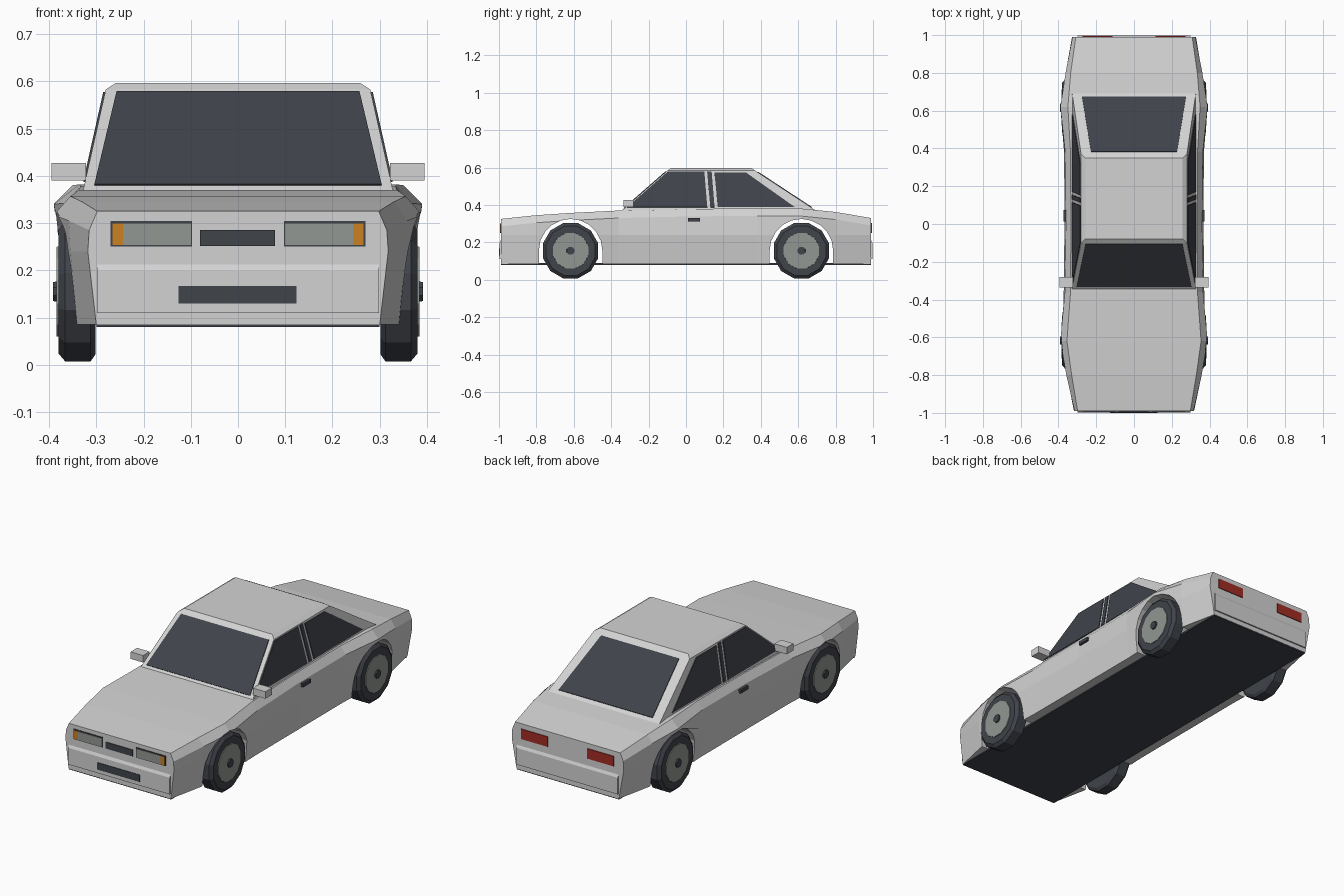
import bpy, bmesh, math
from mathutils import Vector

if "Cube" in bpy.data.objects:
    bpy.data.objects.remove(bpy.data.objects["Cube"])


def material(name, rgb):
    m = bpy.data.materials.new(name)
    m.use_nodes = True
    m.diffuse_color = (*rgb, 1)
    m.node_tree.nodes["Principled BSDF"].inputs["Base Color"].default_value = (*rgb, 1)
    return m


PAINT = material("light grey paint", (0.65, 0.65, 0.65))
DARK = material("dark trim", (0.05, 0.056, 0.068))
GREY = material("mid grey", (0.29, 0.31, 0.29))
ORANGE = material("orange lens", (0.6, 0.22, 0.015))
RED = material("red lens", (0.36, 0.025, 0.018))


def finish(name, bm, mat):
    bmesh.ops.recalc_face_normals(bm, faces=bm.faces)
    mesh = bpy.data.meshes.new(name)
    bm.to_mesh(mesh)
    bm.free()
    mesh.materials.append(mat)
    obj = bpy.data.objects.new(name, mesh)
    bpy.context.collection.objects.link(obj)
    return obj


def loft(name, rings, mat):
    """Skin a row of equal closed rings and cap both ends."""
    bm = bmesh.new()
    rows = [[bm.verts.new(p) for p in ring] for ring in rings]
    n = len(rows[0])
    for a, b in zip(rows, rows[1:]):
        for i in range(n):
            j = (i + 1) % n
            bm.faces.new((a[i], a[j], b[j], b[i]))
    bm.faces.new(rows[0])
    bm.faces.new(rows[-1])
    return finish(name, bm, mat)


def prism(name, profile, x0, x1, mat):
    """Extrude a (y, z) profile along x."""
    return loft(name, [[(x, y, z) for y, z in profile] for x in (x0, x1)], mat)


def box(name, xs, ys, zs, mat):
    profile = [(ys[0], zs[0]), (ys[1], zs[0]), (ys[1], zs[1]), (ys[0], zs[1])]
    return prism(name, profile, *xs, mat)


def plate(name, points, mat, half=0.004):
    """Thin panel centred on a flat outline."""
    pts = [Vector(p) for p in points]
    n = (pts[1] - pts[0]).cross(pts[2] - pts[0]).normalized() * half
    return loft(name, [[p - n for p in pts], [p + n for p in pts]], mat)


def turned(name, rings, y, z, side, mat, sides=12):
    """Stack of (x, radius) rings about an axle."""
    angles = [math.tau * (i + 0.5) / sides for i in range(sides)]
    return loft(name, [[(side * x, y + r * math.cos(a), z + r * math.sin(a))
                        for a in angles] for x, r in rings], mat)


# Body shell: y, floor half width, widest, shoulder, top half width, top height
sections = [
    (-0.99, 0.30, 0.318, 0.315, 0.298, 0.325),
    (-0.80, 0.34, 0.355, 0.358, 0.33, 0.345),
    (-0.62, 0.36, 0.378, 0.39, 0.355, 0.357),
    (-0.36, 0.35, 0.372, 0.366, 0.336, 0.37),
    (0.0, 0.35, 0.368, 0.36, 0.334, 0.378),
    (0.38, 0.35, 0.37, 0.364, 0.336, 0.382),
    (0.62, 0.36, 0.378, 0.39, 0.35, 0.38),
    (0.80, 0.34, 0.36, 0.362, 0.335, 0.362),
    (0.99, 0.30, 0.328, 0.325, 0.308, 0.33),
]
rings = []
for y, floor, wide, shoulder, top, h in sections:
    half = [(floor, 0.085), (wide, 0.24), (shoulder, h - 0.04), (top, h)]
    rings.append([(x, y, z) for x, z in half] + [(-x, y, z) for x, z in reversed(half)])
body = loft("body_shell", rings, PAINT)

# Wheel arches
AXLE_Y, AXLE_Z, ARCH = 0.617, 0.155, 0.17
for label, cy in (("front", -AXLE_Y), ("rear", AXLE_Y)):
    arc = [(cy + ARCH * math.cos(math.pi * i / 10), AXLE_Z + ARCH * math.sin(math.pi * i / 10))
           for i in range(11)]
    cutter = prism(label + "_arch_cutter", arc + [(cy - ARCH, 0.0), (cy + ARCH, 0.0)], -0.6, 0.6, DARK)
    cutter.hide_render = True
    cutter.hide_set(True)
    cut = body.modifiers.new(label + "_arch", "BOOLEAN")
    cut.operation = "DIFFERENCE"
    cut.solver = "EXACT"
    cut.object = cutter

# Dark floor pan
box("floor_pan", (-0.3, 0.3), (-0.988, 0.988), (0.08, 0.09), DARK)

# Cabin with chamfered roof edges
LOW, HIGH = 0.36, 0.583


def ring4(w, y0, y1, z):
    return [(-w, y0, z), (w, y0, z), (w, y1, z), (-w, y1, z)]


loft("cabin", [ring4(0.33, -0.355, 0.71, LOW), ring4(0.28, -0.1, 0.37, HIGH),
               ring4(0.258, -0.08, 0.35, 0.597)], PAINT)


def on_slope(z, low, high):
    return low + (high - low) * (z - LOW) / (HIGH - LOW)


# Windscreen and rear window
def end_glass(name, low_y, high_y, w0, z0, w1, z1):
    plate(name, [(x, on_slope(z, low_y, high_y), z)
                 for x, z in ((-w0, z0), (w0, z0), (w1, z1), (-w1, z1))], DARK)


end_glass("windscreen", -0.355, -0.1, 0.304, 0.38, 0.257, 0.577)
end_glass("rear_window", 0.71, 0.37, 0.275, 0.385, 0.228, 0.575)

# Side windows and door pillars
side_glass = {
    "front_side_window": [(-0.315, 0.387), (0.114, 0.387), (0.098, 0.577), (-0.098, 0.577)],
    "door_pillar": [(0.13, 0.387), (0.153, 0.387), (0.137, 0.577), (0.113, 0.577)],
    "rear_side_window": [(0.17, 0.389), (0.58, 0.389), (0.32, 0.573), (0.152, 0.573)],
}

for side, label in ((1, "left_"), (-1, "right_")):
    for name, outline in side_glass.items():
        plate(label + name, [(side * on_slope(z, 0.33, 0.28), y, z) for y, z in outline], DARK)

    # Mirrors and door handles
    box(label + "mirror", (side * 0.322, side * 0.395), (-0.335, -0.28), (0.39, 0.427), PAINT)
    box(label + "door_handle", (side * 0.35, side * 0.374), (0.012, 0.075), (0.312, 0.331), DARK)

    # Wheels
    for end, cy in (("front_", -AXLE_Y), ("rear_", AXLE_Y)):
        turned(label + end + "tyre", [(0.302, 0.138), (0.312, 0.153), (0.366, 0.153), (0.38, 0.136),
                                      (0.38, 0.105)], cy, AXLE_Z, side, DARK)
        turned(label + end + "rim", [(0.37, 0.1), (0.384, 0.098)], cy, AXLE_Z, side, GREY)
        turned(label + end + "hub", [(0.37, 0.024), (0.392, 0.022)], cy, AXLE_Z, side, DARK, 8)

    # Headlights, indicators and tail lights
    def lamp(name, x0, x1, z0, z1, y, depth, mat):
        box(label + name, (side * x0, side * x1), (y - depth, y + depth), (z0, z1), mat)

    lamp("headlight_frame", 0.097, 0.27, 0.25, 0.304, -0.99, 0.003, DARK)
    lamp("headlight", 0.1, 0.243, 0.254, 0.299, -0.991, 0.0045, GREY)
    lamp("indicator", 0.244, 0.266, 0.254, 0.299, -0.991, 0.0045, ORANGE)
    lamp("tail_light", 0.115, 0.272, 0.25, 0.303, 0.99, 0.004, RED)

# Bumpers with a sloping upper ledge
for label, s in (("front_bumper", -1), ("rear_bumper", 1)):
    prism(label, [(s * 0.96, 0.108), (s * 0.997, 0.11), (s * 0.997, 0.198),
                  (s * 0.988, 0.216), (s * 0.96, 0.216)], -0.298, 0.298, PAINT)

# Grille and lower intake
box("grille", (-0.08, 0.078), (-0.994, -0.986), (0.251, 0.285), DARK)
box("lower_intake", (-0.126, 0.124), (-1.0, -0.992), (0.13, 0.167), DARK)
